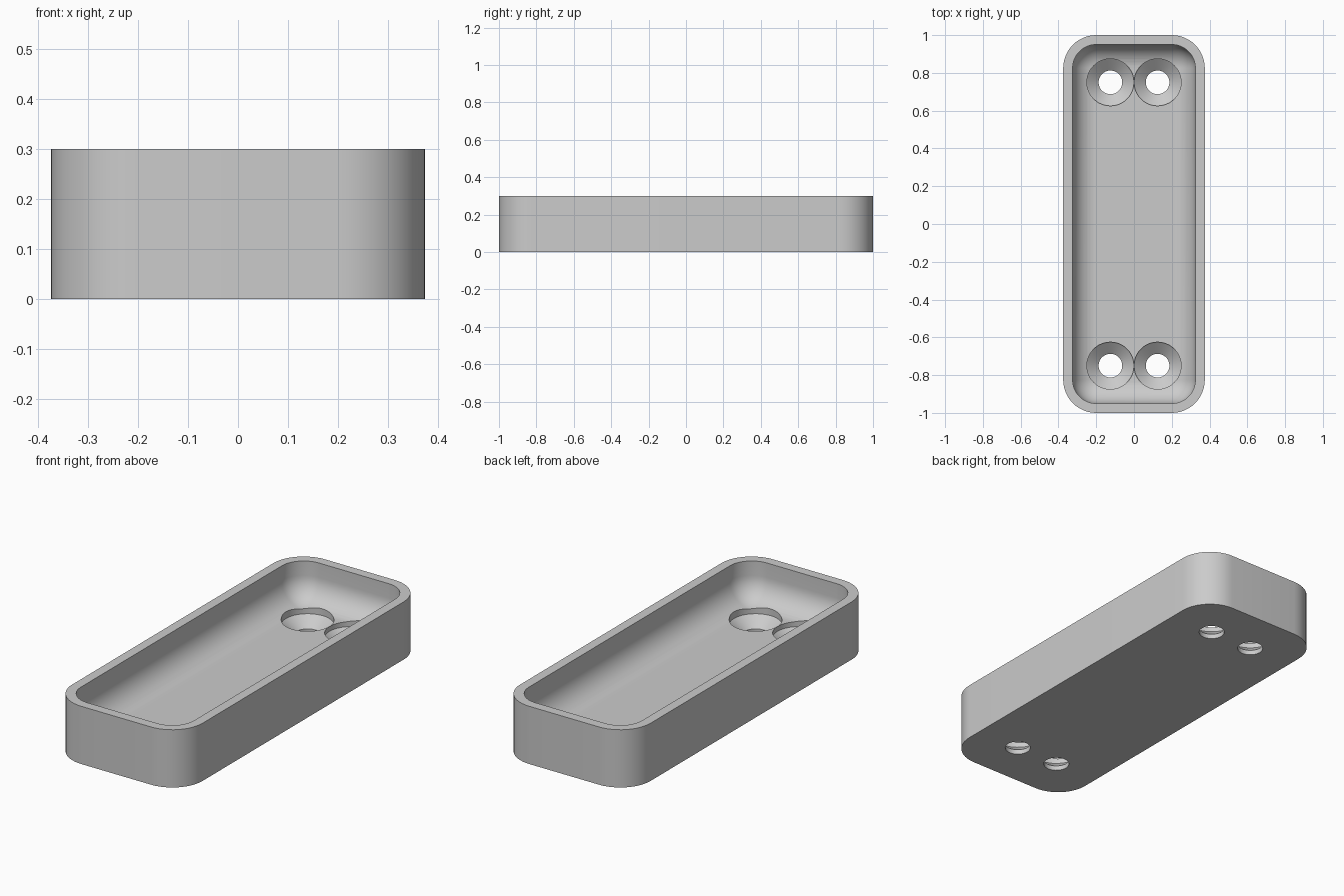
import bpy
import bmesh
from math import sin, cos, pi, radians

cube = bpy.data.objects.get("Cube")
if cube:
    bpy.data.objects.remove(cube, do_unlink=True)

CORE_X, CORE_Y = 0.2, 0.825     # centres of the corner arcs
OUTER_R, INNER_R = 0.175, 0.125
HEIGHT, FLOOR = 0.3, 0.1
STEPS = 12

grey = bpy.data.materials.new("plain grey")
grey.use_nodes = True
colour = (0.6, 0.6, 0.6, 1)
grey.diffuse_color = colour
grey.node_tree.nodes["Principled BSDF"].inputs["Base Color"].default_value = colour


def make_object(name, bm):
    bmesh.ops.recalc_face_normals(bm, faces=bm.faces)
    mesh = bpy.data.meshes.new(name)
    bm.to_mesh(mesh)
    bm.free()
    mesh.materials.append(grey)
    obj = bpy.data.objects.new(name, mesh)
    bpy.context.collection.objects.link(obj)
    return obj


def loft(bm, rings):
    """Skin a list of closed point rings and cap both ends."""
    loops = [[bm.verts.new(p) for p in ring] for ring in rings]
    for a, b in zip(loops, loops[1:]):
        for i in range(len(a)):
            j = (i + 1) % len(a)
            bm.faces.new((a[i], a[j], b[j], b[i]))
    bm.faces.new(loops[0])
    bm.faces.new(loops[-1])


def rounded_rect(radius, z):
    points = []
    for quarter, (sx, sy) in enumerate([(1, 1), (-1, 1), (-1, -1), (1, -1)]):
        for k in range(STEPS + 1):
            a = (quarter + k / STEPS) * pi / 2
            points.append((sx * CORE_X + radius * cos(a),
                           sy * CORE_Y + radius * sin(a), z))
    return points


def circle(x, y, radius, z, sides=48):
    return [(x + radius * cos(2 * pi * i / sides),
             y + radius * sin(2 * pi * i / sides), z) for i in range(sides)]


# Tray: outer wall, rim, inner wall and a round fillet down to the floor
rings = [rounded_rect(OUTER_R, 0), rounded_rect(OUTER_R, HEIGHT),
         rounded_rect(INNER_R, HEIGHT)]
for k in range(STEPS + 1):
    t = k / STEPS * pi / 2
    rings.append(rounded_rect(INNER_R * cos(t),
                              FLOOR + INNER_R * (1 - sin(t))))
bm = bmesh.new()
loft(bm, rings)
bmesh.ops.remove_doubles(bm, verts=bm.verts, dist=0.0001)
tray = make_object("tray", bm)

# Countersunk screw holes: shaft, cone and short straight recess
SCREW = [(0.0625, -0.05), (0.0625, 0.025), (0.1245, 0.075), (0.1245, 0.2)]
bm = bmesh.new()
for x in (-0.125, 0.125):
    for y in (-0.75, 0.75):
        loft(bm, [circle(x, y, r, z) for r, z in SCREW])
cutter = make_object("screw_hole_cutter", bm)
cutter.hide_render = True

cut = tray.modifiers.new("screw holes", "BOOLEAN")
cut.operation = "DIFFERENCE"
cut.solver = "EXACT"
cut.object = cutter

bpy.ops.object.select_all(action="DESELECT")
tray.select_set(True)
bpy.context.view_layer.objects.active = tray
bpy.ops.object.modifier_apply(modifier=cut.name)
bpy.data.objects.remove(cutter, do_unlink=True)
bpy.ops.object.shade_smooth_by_angle(angle=radians(25))
